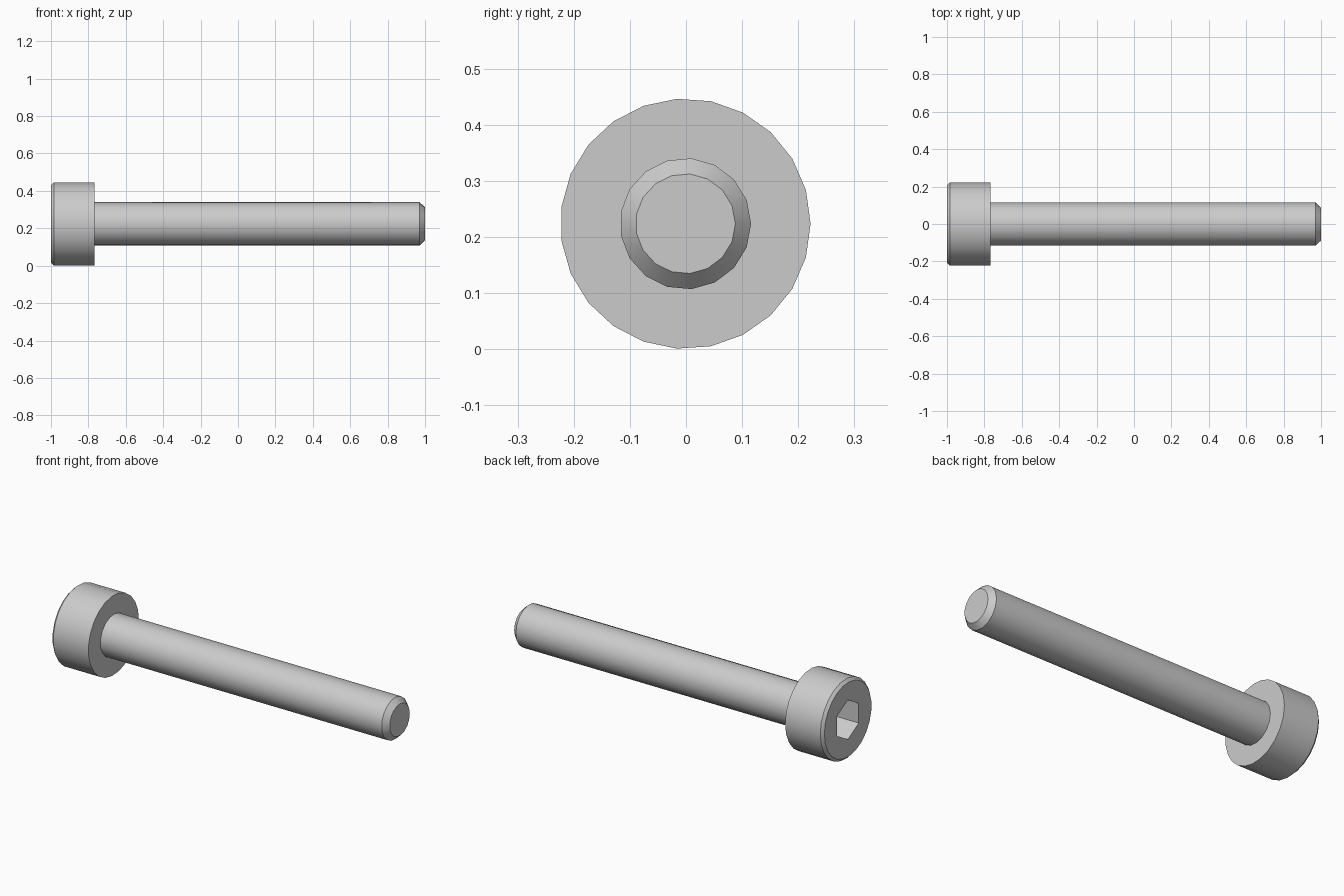
import bpy, bmesh, math

if "Cube" in bpy.data.objects:
    bpy.data.objects.remove(bpy.data.objects["Cube"])

AXIS_Y, AXIS_Z = -0.001, 0.2235   # centre line of the bolt, running along x


def lathe(name, profile, sides, start=0.0, smooth=True):
    """Closed solid turned around the bolt axis from (x, radius) pairs."""
    bm = bmesh.new()
    rings = []
    for x, r in profile:
        ring = []
        for i in range(sides):
            a = start + 2 * math.pi * i / sides
            ring.append(bm.verts.new((x, AXIS_Y + r * math.cos(a), AXIS_Z + r * math.sin(a))))
        rings.append(ring)
    for a, b in zip(rings, rings[1:]):
        for i in range(sides):
            j = (i + 1) % sides
            bm.faces.new((a[i], a[j], b[j], b[i]))
    bm.faces.new(rings[0])
    bm.faces.new(rings[-1])
    bmesh.ops.recalc_face_normals(bm, faces=bm.faces)
    mesh = bpy.data.meshes.new(name)
    bm.to_mesh(mesh)
    bm.free()
    obj = bpy.data.objects.new(name, mesh)
    bpy.context.collection.objects.link(obj)
    if smooth:
        bpy.ops.object.select_all(action='DESELECT')
        obj.select_set(True)
        bpy.context.view_layer.objects.active = obj
        bpy.ops.object.shade_smooth_by_angle(angle=math.radians(30))
    return obj


# Cylindrical head with a small bevel on its outer rim
head = lathe("bolt_head", [(-1.0, 0.208), (-0.985, 0.223), (-0.768, 0.223)], 23)

# Plain shaft with a chamfered tip
lathe("bolt_shaft", [(-0.775, 0.117), (0.97, 0.117), (1.0, 0.089)], 17)

# Hexagonal key socket cut into the head, a corner pointing up
cutter = lathe("socket_cutter", [(-1.1, 0.11), (-0.865, 0.11)], 6, math.pi / 6, smooth=False)
cutter.hide_render = True
cutter.display_type = 'WIRE'
cut = head.modifiers.new("hex_socket", 'BOOLEAN')
cut.operation = 'DIFFERENCE'
cut.solver = 'EXACT'
cut.object = cutter
